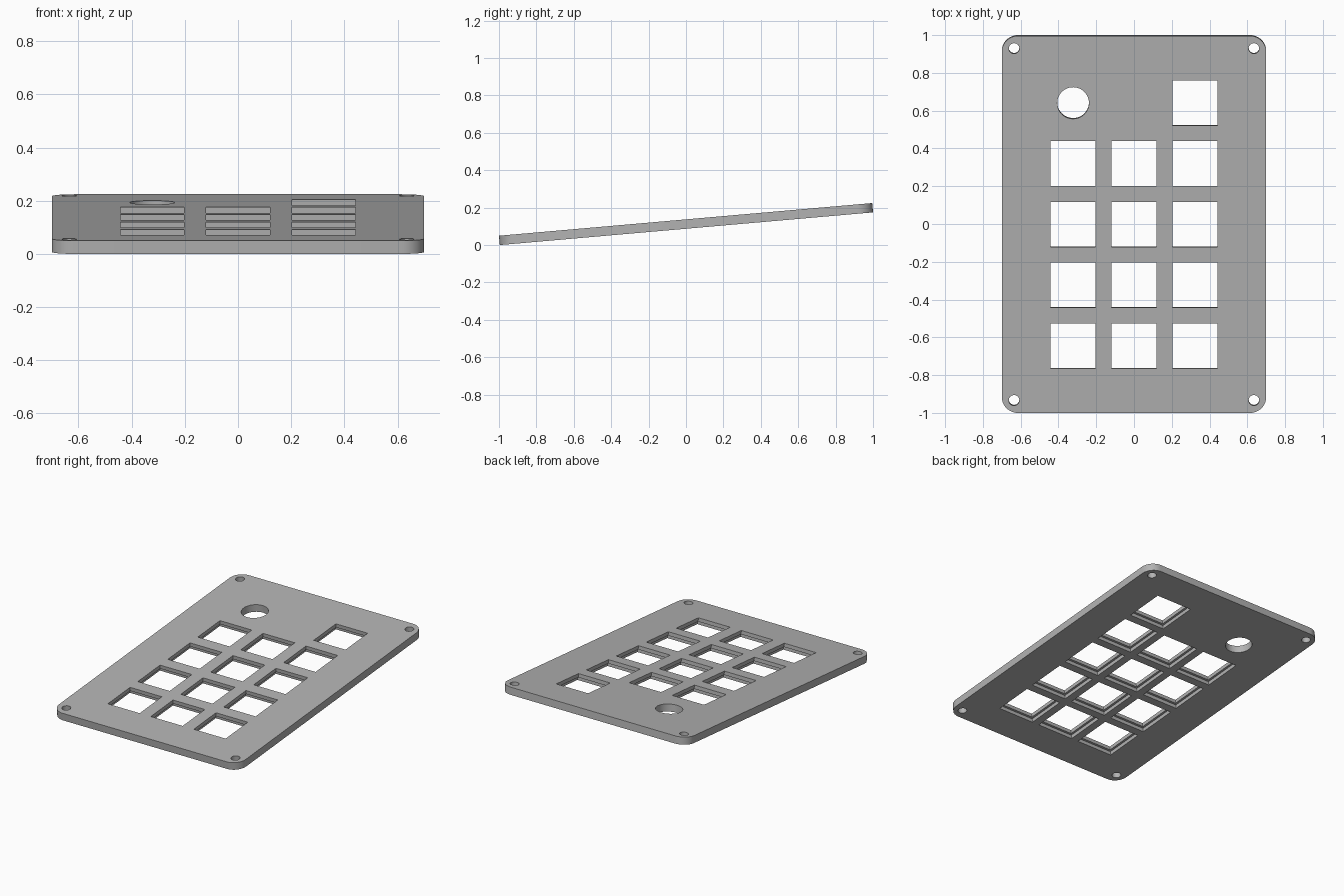
import bpy
import bmesh
from math import radians, sin, cos
from mathutils import Matrix

cube = bpy.data.objects.get("Cube")
if cube:
    bpy.data.objects.remove(cube, do_unlink=True)

TILT = radians(5)
THICK = 0.05
WIDTH = 1.4
LENGTH = (2 - THICK * sin(TILT)) / cos(TILT)
PITCH = 0.3225
KEY = 0.239
RECESS = KEY + 0.03

grey = bpy.data.materials.new("plain grey")
grey.use_nodes = True
colour = (0.45, 0.45, 0.45, 1)
grey.diffuse_color = colour
grey.node_tree.nodes["Principled BSDF"].inputs["Base Color"].default_value = colour


def make_object(name, bm):
    mesh = bpy.data.meshes.new(name)
    bm.to_mesh(mesh)
    bm.free()
    mesh.materials.append(grey)
    obj = bpy.data.objects.new(name, mesh)
    bpy.context.collection.objects.link(obj)
    return obj


def add_box(bm, x, y, z, sx, sy, sz):
    place = Matrix.Translation((x, y, z)) @ Matrix.Diagonal((sx, sy, sz, 1))
    return bmesh.ops.create_cube(bm, size=1, matrix=place)["verts"]


def add_cylinder(bm, x, y, radius, sides):
    bmesh.ops.create_cone(bm, cap_ends=True, segments=sides, radius1=radius,
                          radius2=radius, depth=THICK * 4,
                          matrix=Matrix.Translation((x, y, 0)))


# Plate with rounded corners
bm = bmesh.new()
add_box(bm, 0, 0, 0, WIDTH, LENGTH, THICK)
uprights = [e for e in bm.edges
            if abs(e.verts[0].co.z - e.verts[1].co.z) > THICK / 2]
bmesh.ops.bevel(bm, geom=uprights, offset=0.085, segments=12, profile=0.5,
                affect='EDGES')
plate = make_object("key_plate", bm)

# Key positions: three by four, plus one in the top right corner
keys = [(col * PITCH, row * PITCH) for row in range(-2, 2) for col in (-1, 0, 1)]
keys.append((PITCH, 2 * PITCH))

# Through holes: keys, knob and corner screws
bm = bmesh.new()
for x, y in keys:
    add_box(bm, x, y, 0, KEY, KEY, THICK * 4)
add_cylinder(bm, -PITCH, 2 * PITCH, 0.084, 48)
for sx in (-1, 1):
    for sy in (-1, 1):
        add_cylinder(bm, sx * 0.635, sy * 0.935, 0.028, 32)
holes = make_object("hole_cutter", bm)

# Wider recesses in the underside around each key
bm = bmesh.new()
for x, y in keys:
    add_box(bm, x, y, -THICK / 2, RECESS, RECESS, THICK)
recesses = make_object("recess_cutter", bm)

bpy.ops.object.select_all(action='DESELECT')
bpy.context.view_layer.objects.active = plate
plate.select_set(True)
for cutter in (holes, recesses):
    cutter.hide_render = True
    mod = plate.modifiers.new("cut", 'BOOLEAN')
    mod.operation = 'DIFFERENCE'
    mod.solver = 'EXACT'
    mod.object = cutter
    bpy.ops.object.modifier_apply(modifier=mod.name)
    bpy.data.objects.remove(cutter, do_unlink=True)

# Smooth the round walls, then tilt the plate with its front edge down
bpy.ops.object.shade_smooth_by_angle(angle=radians(30))
plate.rotation_euler.x = TILT
plate.location.z = (LENGTH * sin(TILT) + THICK * cos(TILT)) / 2
